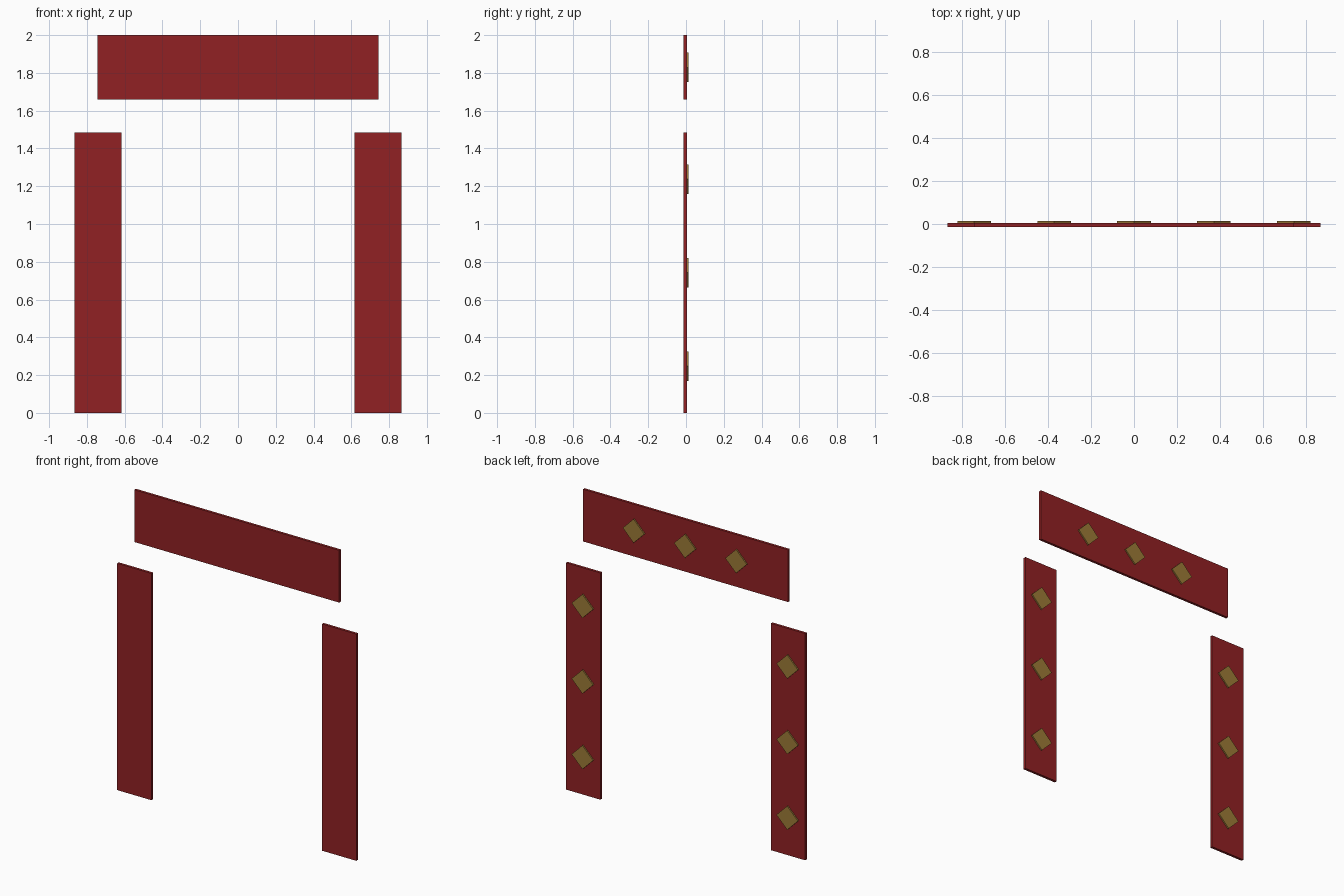
import bpy
import math

if "Cube" in bpy.data.objects:
    bpy.data.objects.remove(bpy.data.objects["Cube"])


def material(name, rgb):
    m = bpy.data.materials.new(name)
    m.diffuse_color = (*rgb, 1.0)
    m.use_nodes = True
    m.node_tree.nodes["Principled BSDF"].inputs["Base Color"].default_value = m.diffuse_color
    return m


RED = material("deep_red", (0.283, 0.015, 0.017))
GOLD = material("dull_gold", (0.333, 0.195, 0.038))

FRONT, FACE, BACK = -0.013, 0.004, 0.013   # panel front, panel back, ornament back
LENGTH, WIDTH, HEIGHT = 1.485, 0.248, 0.342
SIDE_X, TOP_Z = 0.742, 1.829


def panel(name, x, z, w, h):
    bpy.ops.mesh.primitive_cube_add(size=1, location=(x, (FRONT + FACE) / 2, z))
    o = bpy.context.object
    o.name = name
    o.dimensions = (w, FACE - FRONT, h)
    bpy.ops.object.transform_apply(location=False, rotation=False, scale=True)
    o.data.materials.append(RED)


def diamond(name, x, z):
    # four-sided prism standing on its corner
    bpy.ops.mesh.primitive_cylinder_add(
        vertices=4, radius=0.078, depth=BACK - FACE,
        location=(x, (FACE + BACK) / 2, z), rotation=(math.pi / 2, 0, 0))
    o = bpy.context.object
    o.name = name
    o.data.materials.append(GOLD)


# Vertical side banners with three diamonds each
for side, sx in (("left", -SIDE_X), ("right", SIDE_X)):
    panel(f"{side}_banner", sx, LENGTH / 2, WIDTH, LENGTH)
    for i in range(3):
        diamond(f"{side}_diamond_{i + 1}", sx, LENGTH * (2 * i + 1) / 6)

# Horizontal top banner with three diamonds
panel("top_banner", 0, TOP_Z, LENGTH, HEIGHT)
for i in (-1, 0, 1):
    diamond(f"top_diamond_{i + 2}", i * LENGTH / 4, TOP_Z)
